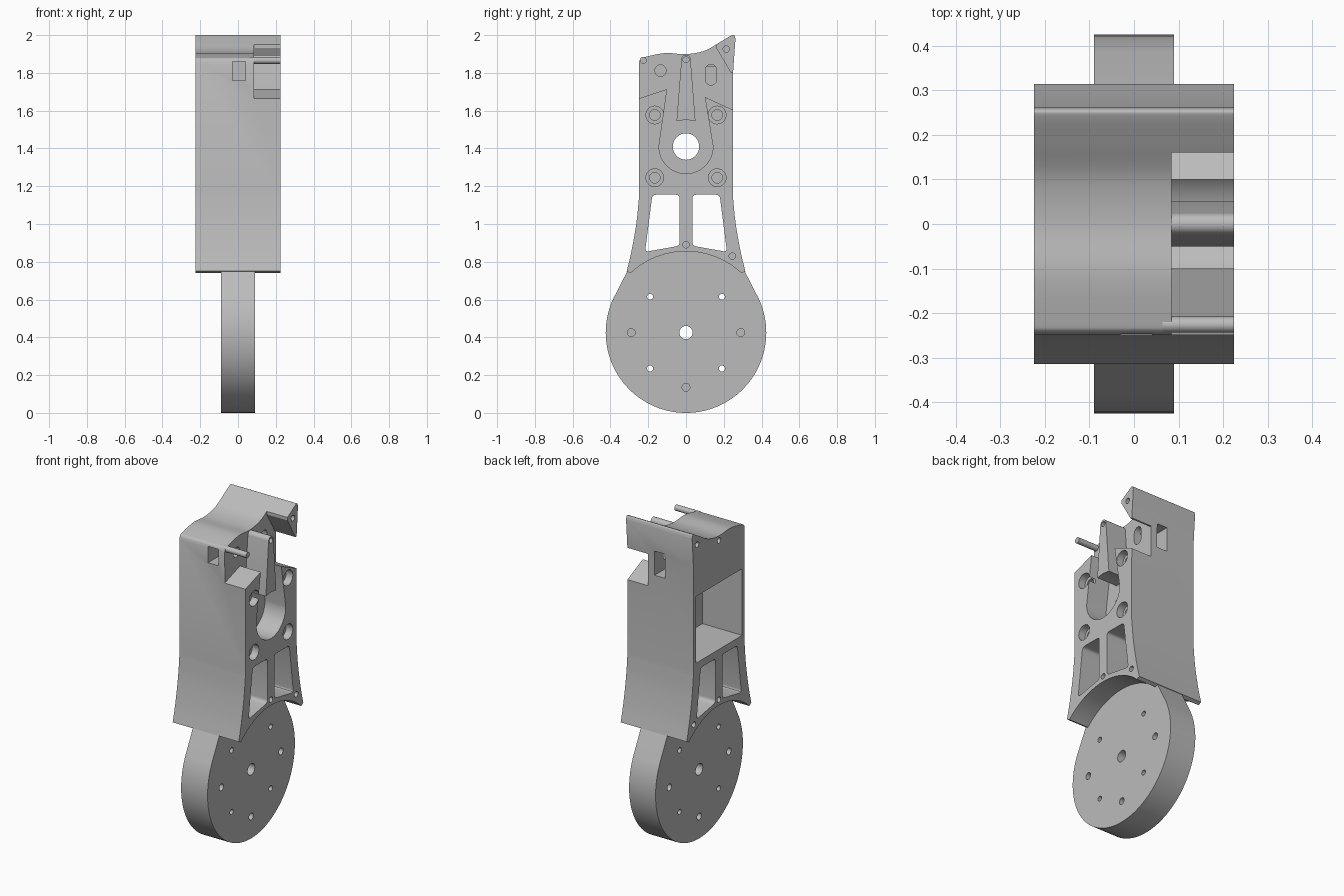
import bpy, bmesh
from math import pi, cos, sin, radians
from mathutils import Vector

cube = bpy.data.objects.get("Cube")
if cube:
    bpy.data.objects.remove(cube, do_unlink=True)

grey = bpy.data.materials.new("plain_grey")
grey.use_nodes = True
grey.diffuse_color = (0.5, 0.5, 0.5, 1)
grey.node_tree.nodes["Principled BSDF"].inputs["Base Color"].default_value = (0.5, 0.5, 0.5, 1)

HALF = 0.225      # half width of the body
DISC = 0.09       # half thickness of the disc
STEP = 0.084      # face of the recessed wall
HUB = (0, 0.425)  # disc centre (y, z)
SHAFT = (0, 1.41)


def arc(centre, r, a0=0, a1=360, n=32):
    """Points of an arc in the y-z plane."""
    full = abs(a1 - a0) == 360
    steps = n if full else n + 1
    angles = [radians(a0 + (a1 - a0) * i / n) for i in range(steps)]
    return [(centre[0] + r * cos(a), centre[1] + r * sin(a)) for a in angles]


def curve(points, n=6):
    """Smooth curve through the points."""
    p = [Vector(q) for q in points]
    p = [2 * p[0] - p[1]] + p + [2 * p[-1] - p[-2]]
    out = []
    for a, b, c, d in zip(p, p[1:], p[2:], p[3:]):
        for i in range(n):
            t = i / n
            v = 2 * b + (c - a) * t + (2 * a - 5 * b + 4 * c - d) * t**2 + (3 * b - a - 3 * c + d) * t**3
            out.append(tuple(v / 2))
    return out + [tuple(points[-1])]


def rounded(points, r=0.02, n=4):
    """Polygon with its corners rounded off."""
    out = []
    for i, q in enumerate(points):
        b = Vector(q)
        a = b + (Vector(points[i - 1]) - b).normalized() * r
        c = b + (Vector(points[(i + 1) % len(points)]) - b).normalized() * r
        for k in range(n + 1):
            t = k / n
            out.append(tuple(a * (1 - t)**2 + b * 2 * t * (1 - t) + c * t**2))
    return out


def prism(name, outline, x0, x1):
    """Extrude a y-z outline along x."""
    bm = bmesh.new()
    face = bm.faces.new([bm.verts.new((x0, y, z)) for y, z in outline])
    top = bmesh.ops.extrude_face_region(bm, geom=[face])["geom"]
    verts = [v for v in top if isinstance(v, bmesh.types.BMVert)]
    bmesh.ops.translate(bm, verts=verts, vec=(x1 - x0, 0, 0))
    bmesh.ops.recalc_face_normals(bm, faces=bm.faces)
    mesh = bpy.data.meshes.new(name)
    bm.to_mesh(mesh)
    bm.free()
    mesh.materials.append(grey)
    obj = bpy.data.objects.new(name, mesh)
    bpy.context.collection.objects.link(obj)
    return obj


def activate(obj):
    bpy.ops.object.select_all(action="DESELECT")
    obj.select_set(True)
    bpy.context.view_layer.objects.active = obj


def cut(obj, outline, x0, x1):
    """Remove a prism from the object."""
    tool = prism("cutter", outline, x0, x1)
    tool.hide_render = True
    mod = obj.modifiers.new("cut", "BOOLEAN")
    mod.operation = "DIFFERENCE"
    mod.solver = "EXACT"
    mod.object = tool
    activate(obj)
    bpy.ops.object.modifier_apply(modifier=mod.name)
    bpy.data.objects.remove(tool, do_unlink=True)


def rect(y0, y1, z0, z1):
    return [(y0, z0), (y1, z0), (y1, z1), (y0, z1)]


def mirror(points):
    return [(-y, z) for y, z in points]


# Body: flared sides, arched underside, wavy top with a horn at the back
flank = curve([(-0.314, 0.75), (-0.288, 0.86), (-0.262, 1.01), (-0.248, 1.15)])
crown = curve([(-0.249, 1.855), (-0.241, 1.874), (-0.217, 1.884), (-0.11, 1.905), (0, 1.899),
               (0.1, 1.918), (0.18, 1.963), (0.238, 1.997), (0.255, 2.0), (0.262, 1.98)])
back = [(0.249, 1.8)] + mirror(flank)[::-1]
body = prism("body", flank + crown + back + arc(HUB, 0.43, 47, 133, 40), -HALF, HALF)

# Disc with its neck
neck_disc = prism("disc", arc(HUB, 0.425, 155, 385, 64) + [(0.308, 0.755)]
                  + arc(HUB, 0.435, 48, 132, 30) + [(-0.308, 0.755)], -DISC, DISC)

# Open recess on the left side: keyhole below, horn left standing at the back
recess = ([(-0.4, 1.615), (-0.1, 1.714)] + arc(SHAFT, 0.143, 180, 360, 32)
          + [(0.1, 1.672), (0.4, 1.535), (0.4, 1.8), (0.238, 1.8), (0.16, 1.932),
             (0.16, 2.2), (-0.4, 2.2)])
cut(body, recess, STEP, 0.4)

# Deep pocket on the right side, and the shaft hole into it
cut(body, rect(-0.225, 0.225, 1.2, 1.61), -0.4, 0.045)
cut(body, arc(SHAFT, 0.07), 0, 0.3)

# Pair of windows through the lower body
window = rounded([(-0.178, 1.155), (-0.034, 1.155), (-0.034, 0.885), (-0.217, 0.852)])
for shape in (window, mirror(window)):
    cut(body, shape, -0.4, 0.4)

# Square slots in the front and back, reached by two holes in the recessed wall
cut(body, rect(-0.4, -0.1, 1.76, 1.86), -0.03, 0.04)
cut(body, rect(0.1, 0.4, 1.68, 1.83), -0.03, 0.04)
cut(body, arc((-0.135, 1.812), 0.03, n=20), 0.01, 0.1)
cut(body, arc((0.132, 1.815), 0.03, 0, 180, 10) + arc((0.132, 1.765), 0.03, 180, 360, 10), 0.01, 0.1)

# Counterbored screw holes
for y in (-0.165, 0.165):
    for z in (1.245, 1.577):
        cut(body, arc((y, z), 0.047, n=24), 0.18, 0.3)
        cut(body, arc((y, z), 0.028, n=20), 0.09, 0.3)

# Blind pin holes on both sides of the body
for spot in ((0, 0.89), (0.245, 0.83), (0.213, 1.926), (0, 1.87)):
    cut(body, arc(spot, 0.017, n=16), -0.3, -0.15)
    if spot != (0, 1.87):
        cut(body, arc(spot, 0.017, n=16), 0.15, 0.3)

# Disc holes: centre and four small ones go through, three are blind
cut(neck_disc, arc(HUB, 0.035, n=24), -0.2, 0.2)
for y in (-0.19, 0.19):
    for z in (0.235, 0.615):
        cut(neck_disc, arc((y, z), 0.016, n=16), -0.2, 0.2)
for spot in ((-0.29, 0.425), (0.29, 0.425), (0, 0.135)):
    for side in (-1, 1):
        cut(neck_disc, arc(spot, 0.021, n=16), side * 0.03, side * 0.2)

# Tapered post and pin standing in the recess
post = prism("post", [(-0.05, 1.545), (0, 1.552), (0.05, 1.545), (0.024, 1.875)]
             + arc((0, 1.872), 0.024, 20, 160, 8) + [(-0.024, 1.875)], STEP - 0.02, HALF)
cut(post, arc((0, 1.87), 0.016, n=16), 0.15, 0.3)
pin = prism("pin", arc((-0.226, 1.866), 0.018, n=20), STEP - 0.02, HALF)

for part in (body, neck_disc, post, pin):
    activate(part)
    bpy.ops.object.shade_smooth_by_angle(angle=radians(30))
